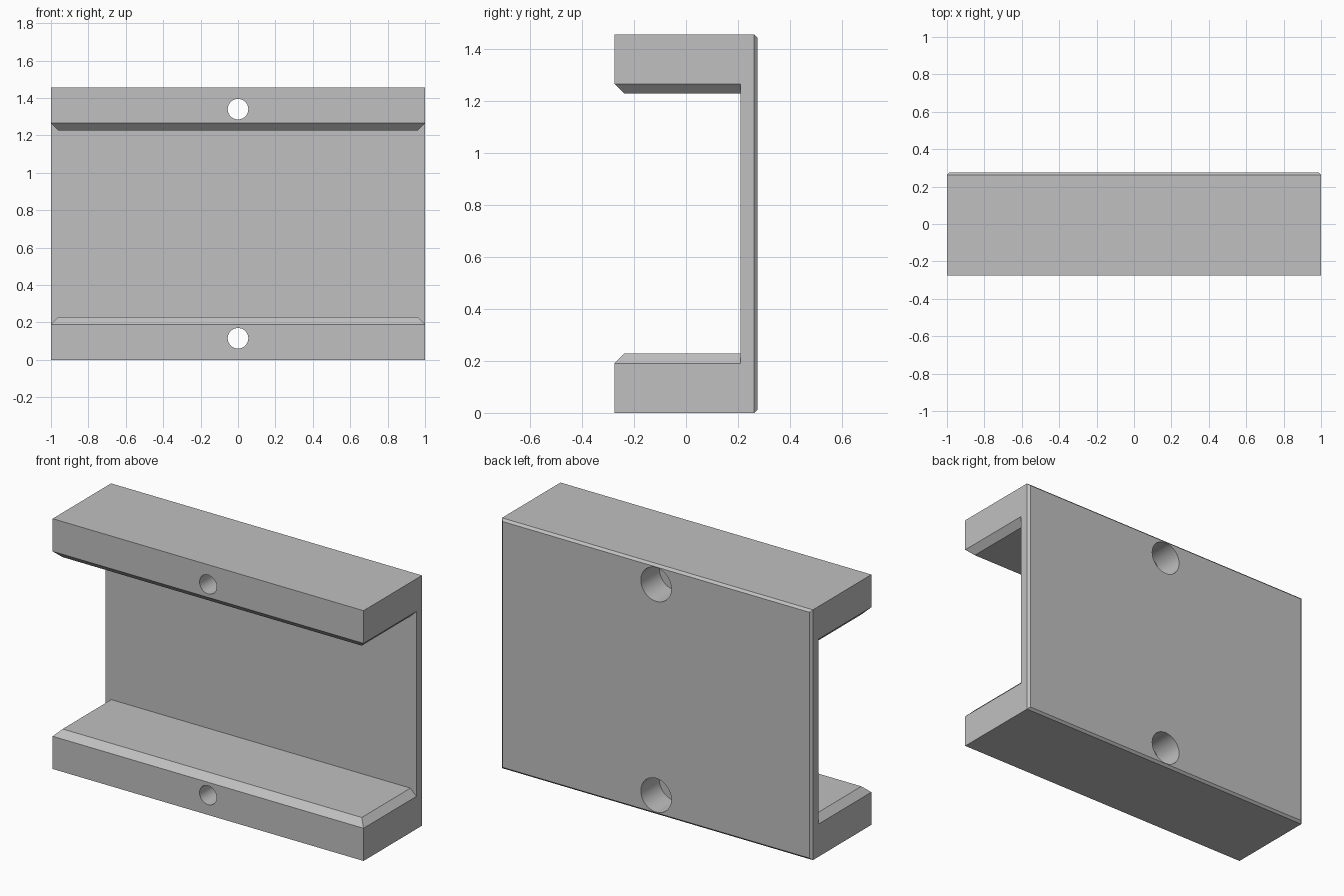
import bpy
import bmesh
import math
from mathutils import Matrix

cube = bpy.data.objects.get("Cube")
if cube:
    bpy.data.objects.remove(cube, do_unlink=True)

HEIGHT, FRONT, BACK = 1.455, -0.275, 0.275
WALL = 0.21        # inner face of the back plate
LIP = 0.228        # thickness of each flange
CHAMFER = 0.038    # chamfer along the flange rims
HOLE_Z = 0.115     # hole distance from the outer face

grey = bpy.data.materials.new("plain grey")
grey.use_nodes = True
grey.diffuse_color = (0.53, 0.53, 0.53, 1)
grey.node_tree.nodes["Principled BSDF"].inputs["Base Color"].default_value = (0.53, 0.53, 0.53, 1)


def make_object(name, bm):
    bmesh.ops.recalc_face_normals(bm, faces=bm.faces)
    mesh = bpy.data.meshes.new(name)
    bm.to_mesh(mesh)
    bm.free()
    mesh.materials.append(grey)
    obj = bpy.data.objects.new(name, mesh)
    bpy.context.collection.objects.link(obj)
    return obj


def box_mesh(x, y0, y1, z0, z1):
    bm = bmesh.new()
    bmesh.ops.create_cube(bm, size=1)
    for v in bm.verts:
        v.co = (2 * x * v.co.x,
                y1 if v.co.y > 0 else y0,
                z1 if v.co.z > 0 else z0)
    return bm


def cylinder(name, radius, y0, y1, z):
    bm = bmesh.new()
    place = Matrix.Translation((0, (y0 + y1) / 2, z)) @ Matrix.Rotation(math.pi / 2, 4, "X")
    bmesh.ops.create_cone(bm, cap_ends=True, segments=48, radius1=radius,
                          radius2=radius, depth=y1 - y0, matrix=place)
    return make_object(name, bm)


def cut(target, cutter):
    cutter.hide_render = True
    mod = target.modifiers.new("cut", "BOOLEAN")
    mod.operation = "DIFFERENCE"
    mod.solver = "EXACT"
    mod.object = cutter
    bpy.context.view_layer.objects.active = target
    bpy.ops.object.modifier_apply(modifier=mod.name)
    bpy.data.objects.remove(cutter, do_unlink=True)


# Solid block with a fine chamfer around its back face
bm = box_mesh(1, FRONT, BACK, 0, HEIGHT)
rim = [e for e in bm.edges if all(v.co.y > 0 for v in e.verts)]
bmesh.ops.bevel(bm, geom=rim, offset=0.013, segments=1, affect="EDGES")
bracket = make_object("channel_bracket", bm)

# Channel opening, shaped around the sloping rim of each flange
channel = make_object("channel_cutter", box_mesh(1.2, -0.5, WALL, 0.15, HEIGHT - 0.15))
for top in (False, True):
    low = 0.1
    grow = LIP - low - CHAMFER
    bm = box_mesh(1 + grow, FRONT - grow, 0.4, low, LIP)
    for v in bm.verts:
        if v.co.z > LIP - 0.01:
            v.co.x = math.copysign(1 - CHAMFER, v.co.x)
            if v.co.y < 0:
                v.co.y = FRONT + CHAMFER
        if top:
            v.co.z = HEIGHT - v.co.z
    cut(channel, make_object("flange_cutter", bm))
cut(bracket, channel)

# Counterbored mounting hole through each flange
for z in (HOLE_Z, HEIGHT - HOLE_Z):
    cut(bracket, cylinder("hole_cutter", 0.055, -0.5, 0.5, z))
    cut(bracket, cylinder("counterbore_cutter", 0.098, BACK - 0.17, 0.5, z))

# Smooth hole walls, sharp edges elsewhere
bpy.ops.object.select_all(action="DESELECT")
bracket.select_set(True)
bpy.context.view_layer.objects.active = bracket
bpy.ops.object.shade_smooth_by_angle(angle=math.radians(25))
